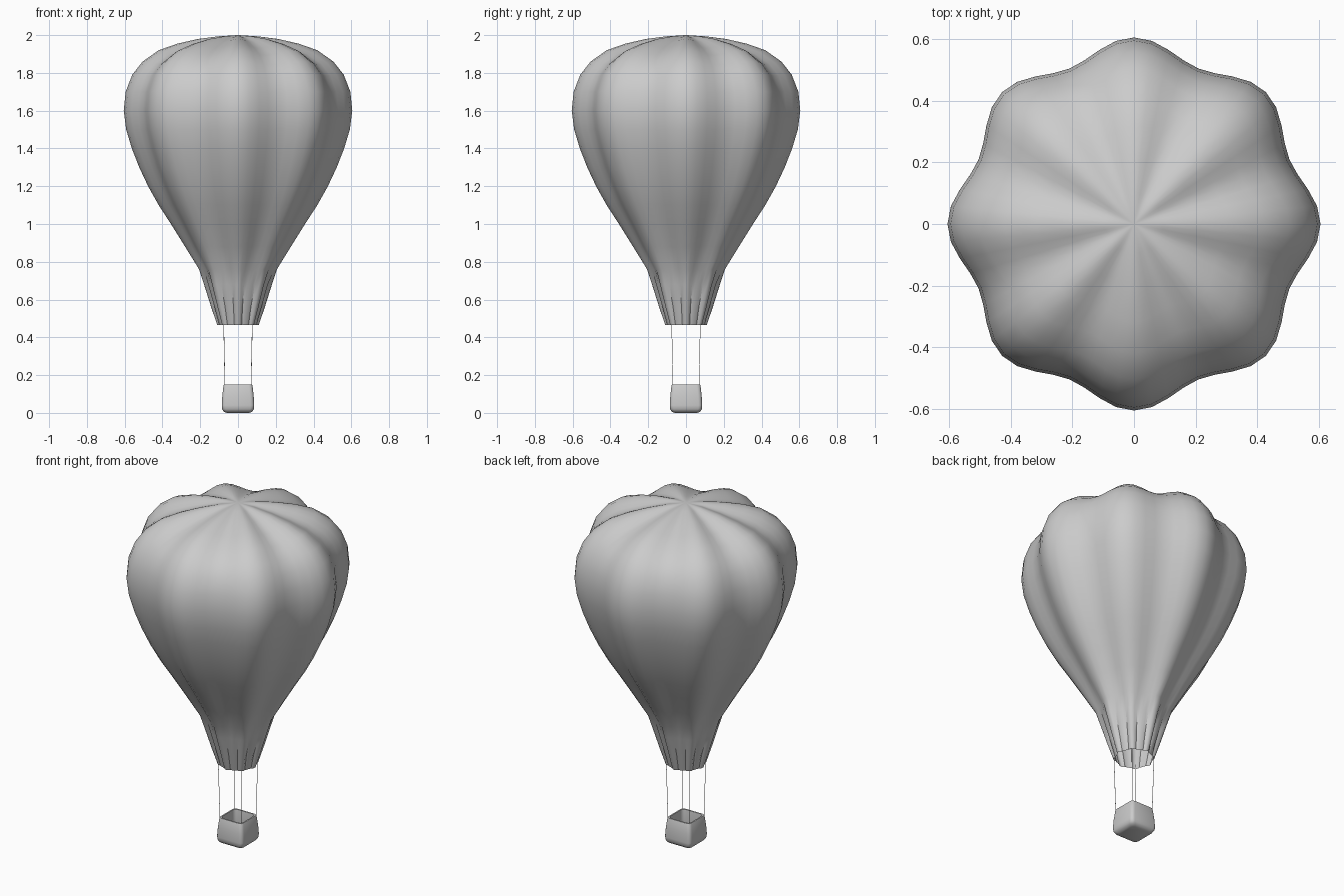
import bpy, bmesh, math

cube = bpy.data.objects.get("Cube")
if cube:
    bpy.data.objects.remove(cube, do_unlink=True)

grey = bpy.data.materials.new("plain_grey")
grey.use_nodes = True
grey.diffuse_color = (0.6, 0.6, 0.6, 1)
grey.node_tree.nodes["Principled BSDF"].inputs["Base Color"].default_value = (0.6, 0.6, 0.6, 1)


def loft(name, rings, cap_start=False, cap_end=False, tip=None, smooth=40):
    """Skin a list of closed rings, with optional end caps or a tip point."""
    bm = bmesh.new()
    rows = [[bm.verts.new(p) for p in ring] for ring in rings]
    n = len(rows[0])
    for low, high in zip(rows, rows[1:]):
        for i in range(n):
            j = (i + 1) % n
            bm.faces.new((low[i], low[j], high[j], high[i]))
    if cap_start:
        bm.faces.new(rows[0][::-1])
    if cap_end:
        bm.faces.new(rows[-1])
    if tip:
        top = bm.verts.new(tip)
        for i in range(n):
            bm.faces.new((rows[-1][i], rows[-1][(i + 1) % n], top))
    mesh = bpy.data.meshes.new(name)
    bm.to_mesh(mesh)
    bm.free()
    mesh.materials.append(grey)
    obj = bpy.data.objects.new(name, mesh)
    bpy.context.collection.objects.link(obj)
    bpy.ops.object.select_all(action="DESELECT")
    obj.select_set(True)
    bpy.context.view_layer.objects.active = obj
    bpy.ops.object.shade_smooth_by_angle(angle=math.radians(smooth))
    return obj


SIDES = 64
LOBES = 8


def envelope_ring(radius, z, pleat, sag):
    """Eight rounded lobes; pleat gathers the cloth, sag lowers the seams."""
    ring = []
    for i in range(SIDES):
        a = math.tau * i / SIDES
        valley = (1 - math.cos(LOBES * a)) / 2
        r = radius * (1 - 0.098 * valley)
        if i % 4 == 2:
            r -= pleat
        ring.append((r * math.cos(a), r * math.sin(a), z - sag * valley))
    return ring


# Envelope: radius, height, pleat depth, seam sag
profile = [
    (0.11, 0.465, 0.004, 0), (0.142, 0.56, 0.012, 0), (0.18, 0.68, 0.011, 0),
    (0.206, 0.76, 0, 0), (0.28, 0.88, 0, 0), (0.355, 1.0, 0, 0),
    (0.42, 1.1, 0, 0), (0.476, 1.2, 0, 0), (0.523, 1.3, 0, 0),
    (0.562, 1.4, 0, 0), (0.592, 1.5, 0, 0), (0.605, 1.6, 0, 0),
    (0.595, 1.7, 0, 0), (0.56, 1.79, 0, 0.005), (0.505, 1.86, 0, 0.015),
    (0.42, 1.92, 0, 0.025), (0.32, 1.955, 0, 0.025), (0.21, 1.98, 0, 0.018),
    (0.1, 1.994, 0, 0.006),
]
loft("envelope", [envelope_ring(*p) for p in profile], tip=(0, 0, 2), smooth=50)


def rounded_square(half, z, corner=0.02):
    """Square ring with each corner rounded in a few steps."""
    ring = []
    for k in range(4):
        mid = math.radians(45 + 90 * k)
        cx = math.copysign(half - corner, math.cos(mid))
        cy = math.copysign(half - corner, math.sin(mid))
        for step in (-45, -15, 15, 45):
            a = mid + math.radians(step)
            ring.append((cx + corner * math.cos(a), cy + corner * math.sin(a), z))
    return ring


# Basket: outside from the floor up, over the rim, then down the inside
basket = [(0.06, 0.0), (0.076, 0.007), (0.084, 0.02), (0.086, 0.04), (0.083, 0.09),
          (0.077, 0.145), (0.075, 0.15), (0.067, 0.15), (0.066, 0.145), (0.074, 0.03)]
loft("basket", [rounded_square(h, z) for h, z in basket], cap_start=True, cap_end=True)

# Ropes at the four corners
for side_x, x in (("left", 1), ("right", -1)):
    for side_y, y in (("back", 1), ("front", -1)):
        rings = []
        for reach, z in ((0.069, 0.13), (0.076, 0.49)):
            rings.append([(x * reach + 0.0015 * math.cos(math.tau * i / 6),
                           y * reach + 0.0015 * math.sin(math.tau * i / 6), z)
                          for i in range(6)])
        loft(f"rope_{side_y}_{side_x}", rings, True, True)
